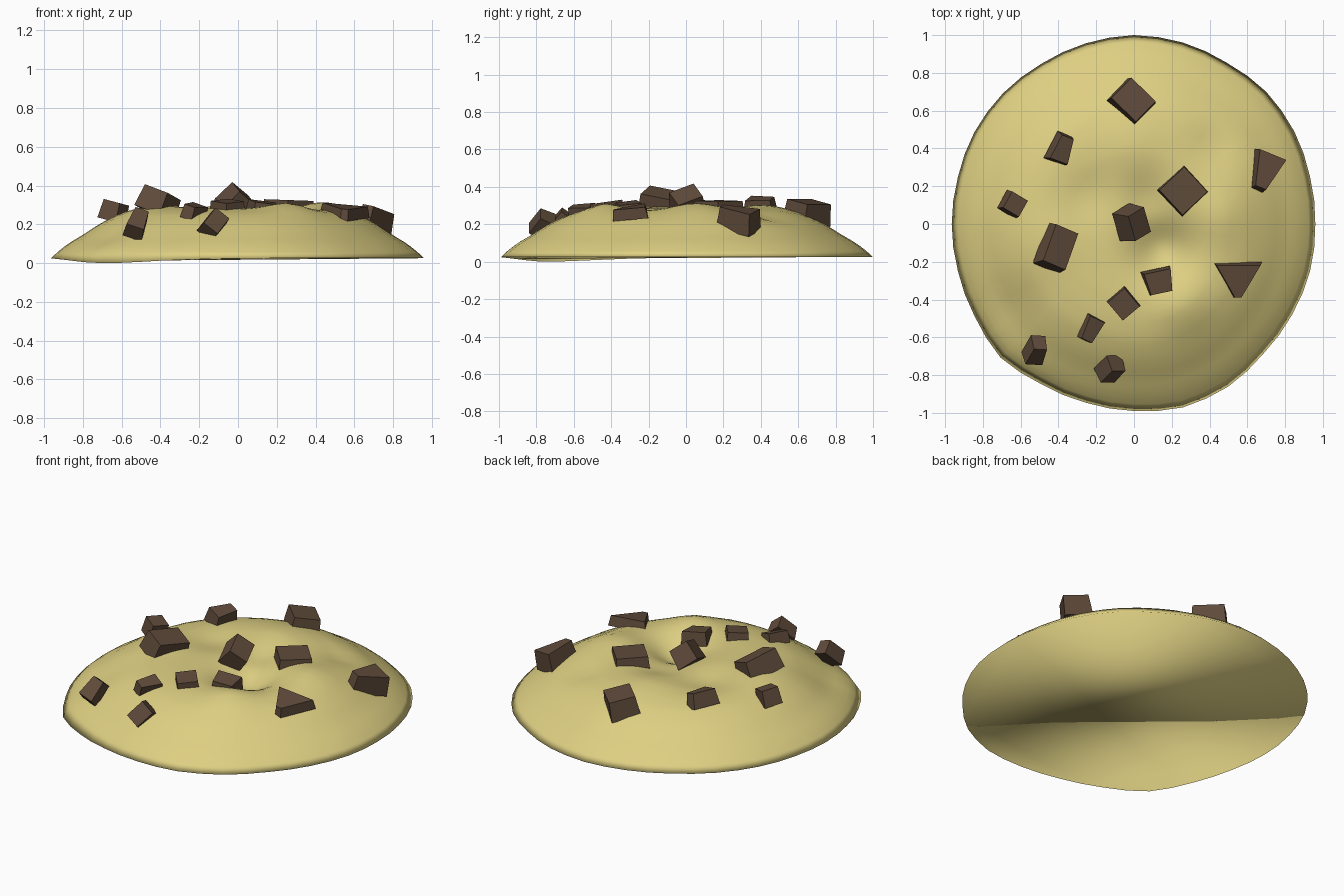
import bpy, bmesh, math
from mathutils import Matrix, Vector

if "Cube" in bpy.data.objects:
    bpy.data.objects.remove(bpy.data.objects["Cube"])


def material(name, rgb):
    m = bpy.data.materials.new(name)
    m.diffuse_color = (*rgb, 1)
    m.use_nodes = True
    m.node_tree.nodes["Principled BSDF"].inputs["Base Color"].default_value = m.diffuse_color
    return m


dough_mat = material("golden dough", (0.73, 0.625, 0.225))
choc_mat = material("dark chocolate", (0.115, 0.070, 0.043))


def finish(bm, name, mat):
    bmesh.ops.recalc_face_normals(bm, faces=bm.faces)
    me = bpy.data.meshes.new(name)
    bm.to_mesh(me)
    bm.free()
    me.materials.append(mat)
    ob = bpy.data.objects.new(name, me)
    bpy.context.collection.objects.link(ob)
    return ob


def lerp(table, t):
    for (a, va), (b, vb) in zip(table, table[1:]):
        if t <= b:
            return va + (vb - va) * (t - a) / (b - a)
    return table[-1][1]


# Uneven round outline: radius every 15 degrees starting at +x
RADII = [.96, .965, .98, .99, .985, .995, 1.0, .99, .98, .98, .975, .965,
         .965, .965, .975, 1.0, .98, .98, .99, 1.005, .995, .97, .965, .965]


def radius(a):
    t = (a / math.tau * 24) % 24
    i = int(t)
    return RADII[i] + (RADII[(i + 1) % 24] - RADII[i]) * (t - i)


# Dome cross-section (fraction of radius, height)
PROFILE = [(0, .285), (.2, .287), (.4, .285), (.52, .275), (.62, .255), (.70, .222),
           (.76, .19), (.83, .145), (.90, .105), (.95, .07), (1, .025)]
# Soft dents and lumps on top (x, y, height, width)
BUMPS = [(.15, -.13, -.11, .16), (.07, .14, -.035, .13), (-.25, .15, -.03, .15),
         (-.02, .42, .02, .16), (.46, .05, .035, .15), (.25, -.43, .035, .13),
         (.42, .42, -.03, .11), (-.62, -.45, -.03, .15), (-.45, -.1, .015, .15)]


def top_z(x, y, f):
    z = lerp(PROFILE, f)
    for bx, by, h, w in BUMPS:
        z += h * math.exp(-((x - bx) ** 2 + (y - by) ** 2) / (w * w))
    return z


def rim_z(a):
    d = (a - math.radians(227) + math.pi) % math.tau - math.pi
    return .025 - .025 * math.exp(-(d / .4) ** 2)


# Cookie body: rings from the top centre to the rim, closed by one flat underside
SEG, RINGS = 48, 28
bm = bmesh.new()
rings = []
for k in range(1, RINGS + 1):
    f = k / RINGS
    out = []
    for s in range(SEG):
        a = math.tau * s / SEG
        r = radius(a) * f
        x, y = r * math.cos(a), r * math.sin(a)
        out.append(bm.verts.new((x, y, rim_z(a) if k == RINGS else top_z(x, y, f))))
    rings.append(out)
for r0, r1 in zip(rings, rings[1:]):
    for s in range(SEG):
        t = (s + 1) % SEG
        bm.faces.new((r0[s], r0[t], r1[t], r1[s]))
c = bm.verts.new((0, 0, top_z(0, 0, 0)))
for s in range(SEG):
    bm.faces.new((c, rings[0][s], rings[0][(s + 1) % SEG]))
bm.faces.new(rings[-1])
# Smooth all over, so the soft rim shading runs onto the underside
for face in bm.faces:
    face.smooth = True
finish(bm, "cookie_dough", dough_mat)


# Chocolate chunks: tilted boxes, narrowed at the -y end and at the top
def chunk(i, pos, size, tilt_x, tilt_y, yaw, narrow=1.0, top=.9):
    bm = bmesh.new()
    bmesh.ops.create_cube(bm, size=1)
    rot = (Matrix.Rotation(math.radians(tilt_y), 3, 'Y')
           @ Matrix.Rotation(math.radians(tilt_x), 3, 'X')
           @ Matrix.Rotation(math.radians(yaw), 3, 'Z'))
    for v in bm.verts:
        p = Vector(a * b for a, b in zip(v.co, size))
        if v.co.y < 0:
            p.x *= narrow
        if v.co.z > 0:
            p.x *= top
            p.y *= top
        v.co = rot @ p + Vector(pos)
    finish(bm, f"chocolate_chunk_{i}", choc_mat)


CHUNKS = [
    ((-.01, .65, .262), (.17, .20, .12), -8, 8, 45),
    ((-.385, .40, .295), (.08, .16, .09), 5, 15, -20, 1.5, .85),
    ((.69, .275, .225), (.17, .21, .12), -5, 14, -22, .4),
    ((-.64, .105, .265), (.11, .11, .10), 0, 15, -30),
    ((.26, .175, .275), (.20, .20, .10), 0, 2, 43),
    ((-.41, -.125, .31), (.15, .23, .12), -3, 22, -22),
    ((-.01, .005, .315), (.13, .16, .12), 5, 42, 25),
    ((.13, -.305, .275), (.16, .13, .08), 5, 8, 12, .8),
    ((-.055, -.42, .275), (.13, .14, .09), 8, 0, 40),
    ((.55, -.30, .26), (.26, .19, .06), 8, 5, 0, .15),
    ((-.23, -.555, .265), (.10, .14, .07), 10, 15, -25, .7),
    ((-.52, -.67, .205), (.08, .14, .09), 50, 15, -5, 1.3),
    ((-.125, -.77, .20), (.10, .13, .09), 58, 38, 0),
]
for i, spec in enumerate(CHUNKS, 1):
    chunk(i, *spec)
